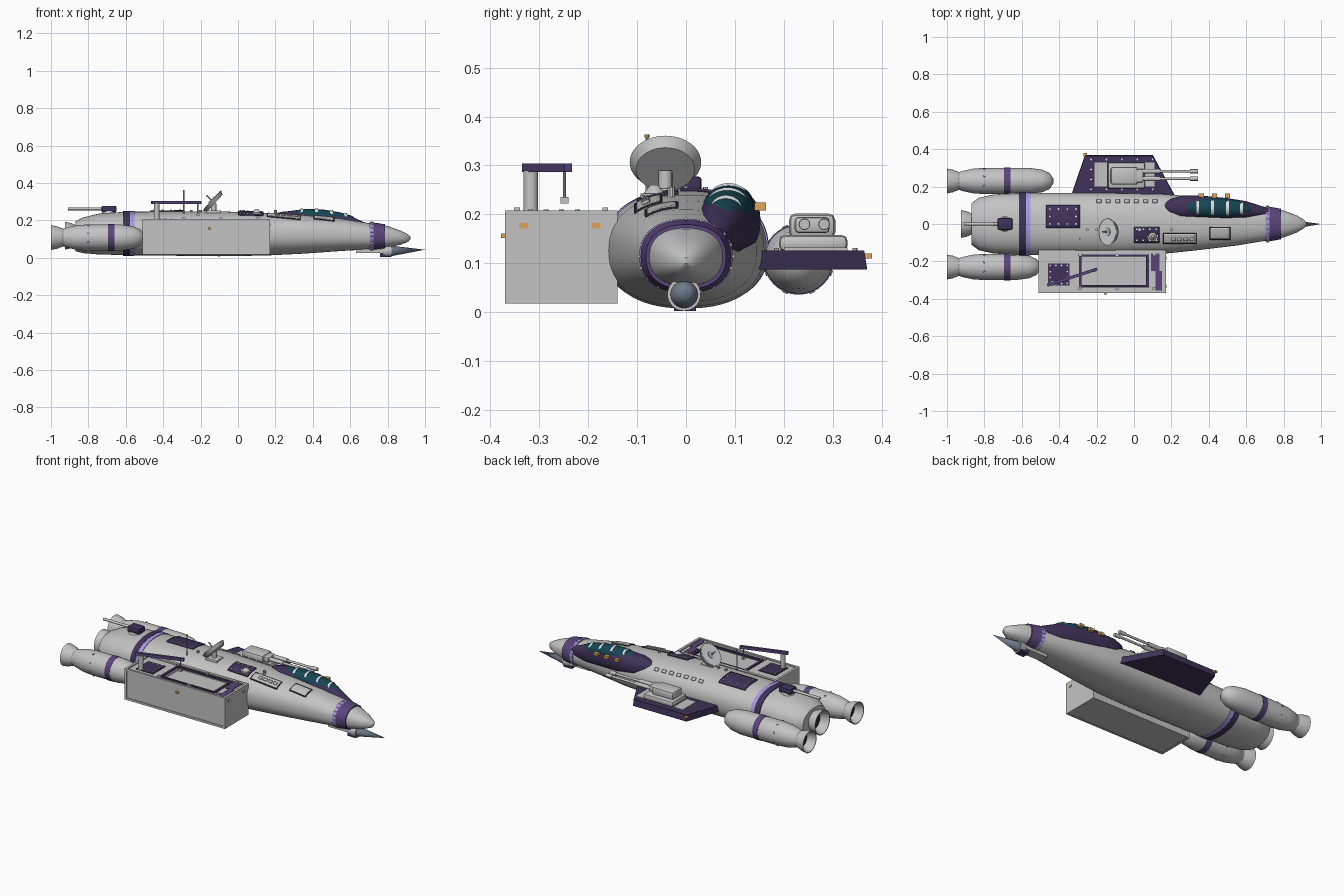
import bpy, bmesh, math
from mathutils import Vector

if "Cube" in bpy.data.objects:
    bpy.data.objects.remove(bpy.data.objects["Cube"])


def material(name, r, g, b):
    m = bpy.data.materials.new(name)
    m.use_nodes = True
    m.diffuse_color = (r, g, b, 1)
    m.node_tree.nodes["Principled BSDF"].inputs["Base Color"].default_value = (r, g, b, 1)
    return m


GREY = material("hull grey", .55, .55, .55)
DARK = material("dark purple", .05, .032, .1)
PURPLE = material("purple", .1, .06, .2)
LAVENDER = material("lavender", .4, .32, .75)
TEAL = material("canopy teal", .008, .06, .085)
ORANGE = material("lamp orange", .75, .38, .1)
STEEL = material("steel blue", .16, .2, .25)
WHITE = material("pale trim", .7, .74, .74)
BLACK = material("black", .02, .02, .025)


def finish(name, bm, mat, smooth=True):
    bmesh.ops.recalc_face_normals(bm, faces=bm.faces)
    mesh = bpy.data.meshes.new(name)
    bm.to_mesh(mesh)
    bm.free()
    mesh.materials.append(mat)
    ob = bpy.data.objects.new(name, mesh)
    bpy.context.collection.objects.link(ob)
    if smooth:
        bpy.ops.object.select_all(action='DESELECT')
        ob.select_set(True)
        bpy.context.view_layer.objects.active = ob
        bpy.ops.object.shade_smooth_by_angle(angle=math.radians(35))
    return ob


def loft(name, stations, mat, power=2.0, n=40, cap=True):
    """Skin superellipse sections (x, y, half width, z, half height)."""
    bm = bmesh.new()
    rings = []
    for x, y, w, z, h in stations:
        ring = []
        for i in range(n):
            c, s = math.cos(math.tau * i / n), math.sin(math.tau * i / n)
            ring.append(bm.verts.new((x, y + w * math.copysign(abs(c) ** (2 / power), c),
                                      z + h * math.copysign(abs(s) ** (2 / power), s))))
        rings.append(ring)
    for a, b in zip(rings, rings[1:]):
        for i in range(n):
            bm.faces.new((a[i], a[i - 1], b[i - 1], b[i]))
    if cap:
        bm.faces.new(rings[0])
        bm.faces.new(rings[-1])
    return finish(name, bm, mat)


def box(name, x, y, z, mat, bevel=0):
    bm = bmesh.new()
    bmesh.ops.create_cube(bm)
    for v in bm.verts:
        v.co = [r[0] if c < 0 else r[1] for c, r in zip(v.co, (x, y, z))]
    if bevel:
        bmesh.ops.bevel(bm, geom=bm.edges, offset=bevel, segments=2, affect='EDGES', profile=.5)
    return finish(name, bm, mat, bevel > 0)


def rod(name, a, b, r1, mat, r2=None, n=16):
    a, b = Vector(a), Vector(b)
    bm = bmesh.new()
    bmesh.ops.create_cone(bm, cap_ends=True, segments=n, radius1=r1,
                          radius2=r1 if r2 is None else r2, depth=(b - a).length)
    ob = finish(name, bm, mat)
    ob.rotation_euler = (b - a).to_track_quat('Z', 'Y').to_euler()
    ob.location = (a + b) / 2
    return ob


def lathe_x(name, profile, y, z, mat, cap=True):
    return loft(name, [(x, y, r, z, r) for x, r in profile], mat, n=32, cap=cap)


# Fuselage: x, centre y, half width, bottom z, top z
HULL = [(-.87, 0, .11, .035, .195), (-.83, 0, .14, .025, .215), (-.75, 0, .158, .018, .235),
        (-.6, 0, .165, .014, .246), (-.1, 0, .165, .008, .248), (.15, 0, .16, .012, .24),
        (.35, .003, .142, .022, .228), (.55, 0, .115, .036, .21), (.7, 0, .09, .045, .185),
        (.8, 0, .072, .056, .17), (.87, 0, .046, .07, .145), (.91, 0, .022, .085, .125),
        (.922, 0, .004, .1, .112)]
POWER = 2.3


def section(x, grow=0):
    for a, b in zip(HULL, HULL[1:]):
        if a[0] <= x <= b[0]:
            t = (x - a[0]) / (b[0] - a[0])
            _, y, w, lo, hi = [p + (q - p) * t for p, q in zip(a, b)]
            return x, y, w + grow, (lo + hi) / 2, (hi - lo) / 2 + grow


def hull_z(x, y):
    _, yc, w, z, h = section(x)
    return z + h * max(0, 1 - abs((y - yc) / w) ** POWER) ** (1 / POWER)


loft("fuselage", [section(s[0]) for s in HULL], GREY, POWER, 64)
for name, x0, x1, grow, mat in (("hull_band", -.615, -.578, .004, DARK),
                                ("hull_band_trim", -.578, -.553, .003, LAVENDER),
                                ("nose_band", .725, .785, .007, PURPLE),
                                ("nose_band_trim", .703, .725, .006, LAVENDER)):
    loft(name, [section(x0, grow), section(x1, grow)], mat, POWER, 64)
for i in range(20):
    a = math.tau * i / 20
    x, y, w, z, h = section(.71, .008)
    rod("nose_stud", (.708, y + w * math.cos(a), z + h * math.sin(a)),
        (.722, y + w * math.cos(a), z + h * math.sin(a)), .003, WHITE, n=6)


def plate(name, x0, x1, y0, y1, mat, lift=.004, n=8):
    """Thin panel following the top of the hull."""
    bm = bmesh.new()
    bmesh.ops.create_grid(bm, x_segments=n, y_segments=n, size=.5)
    for v in bm.verts:
        x, y = x0 + (v.co.x + .5) * (x1 - x0), y0 + (v.co.y + .5) * (y1 - y0)
        v.co = (x, y, hull_z(x, y) + lift)
    ob = finish(name, bm, mat)
    mod = ob.modifiers.new("thickness", 'SOLIDIFY')
    mod.thickness, mod.offset = .006, 0


def studs(x0, x1, y0, y1, nx, ny, height):
    for i in range(nx):
        for j in range(ny):
            if i in (0, nx - 1) or j in (0, ny - 1):
                x, y = x0 + (x1 - x0) * i / (nx - 1), y0 + (y1 - y0) * j / (ny - 1)
                z = height(x, y)
                rod("stud", (x, y, z), (x, y, z + .006), .005, WHITE, n=8)


# Raised panels on the back of the hull
plate("aft_panel", -.47, -.29, -.02, .1, DARK)
studs(-.45, -.31, 0, .08, 4, 3, lambda x, y: hull_z(x, y) + .005)
plate("mid_panel", 0, .135, -.1, -.015, DARK)
studs(.015, .12, -.088, -.028, 4, 2, lambda x, y: hull_z(x, y) + .005)
rod("sensor_base", (.1, -.065, .225), (.1, -.065, .243), .028, GREY)
rod("sensor_dome", (.1, -.065, .243), (.1, -.065, .26), .022, GREY, .008)
plate("hatch_outline", .405, .515, -.083, -.015, BLACK, .001)
plate("hatch", .41, .51, -.078, -.02, GREY, .003)
plate("vent_outline", .155, .335, -.105, -.048, BLACK, .001)
plate("vent", .16, .33, -.1, -.053, GREY, .003)
for i in range(4):
    x = .2 + .033 * i
    plate("vent_block", x, x + .022, -.09, -.075, GREY, .01, 2)
for i in range(7):
    x = -.2 + .05 * i
    plate("hull_block", x, x + .025, .115, .13, GREY, .005, 2)
for x in (-.25, -.2, .03, .2):
    rod("hull_knob", (x, -.03, .22), (x, -.03, .256), .008, GREY, n=10)

# Cockpit fairing, canopy and canopy ribs
loft("cockpit_fairing", [(.15, .09, .008, .2, .015), (.19, .09, .04, .195, .042), (.25, .09, .062, .19, .058),
                         (.36, .09, .062, .185, .067), (.5, .082, .056, .18, .063),
                         (.6, .076, .046, .168, .055), (.72, .066, .018, .145, .025)], DARK, 2.3, 40)
CANOPY = [(.25, .088, .01, .226, .01), (.29, .088, .036, .225, .027), (.37, .088, .05, .222, .04),
          (.46, .086, .051, .217, .04), (.55, .083, .044, .208, .034), (.61, .08, .026, .202, .022),
          (.635, .08, .006, .198, .008)]
loft("canopy", CANOPY, TEAL, 2, 32)
for x in (.34, .42, .5, .575):
    for a, b in zip(CANOPY, CANOPY[1:]):
        if a[0] <= x < b[0]:
            t = (x - a[0]) / (b[0] - a[0])
            _, y, w, z, h = [p + (q - p) * t for p, q in zip(a, b)]
            loft("canopy_rib", [(x + d, y, w * .9, z + .005, h) for d in (-.007, .007)], WHITE, 2, 32)
for x in (.36, .43, .5):
    box("cockpit_lamp", (x - .014, x + .014), (.14, .163), (.208, .224), ORANGE)

# Nose spike in its half-round housing
rod("nose_spike", (.8, -.004, .036), (1, 0, .043), .031, STEEL, 0, 24)
lathe_x("spike_collar", [(.77, .025), (.785, .034), (.82, .034)], -.004, .037, GREY)
box("spike_mount", (.76, .815), (-.025, .02), (.003, .03), DARK)
box("spike_strut", (.63, .78), (-.03, .025), (.026, .055), GREY)

# Engines and flared nozzles
for side, front in ((1, -.43), (-1, -.5)):
    y = side * .23
    lathe_x("engine_body", [(-.93, .045), (-.92, .053), (-.86, .066), (-.8, .07), (front - .13, .07),
                            (front - .06, .06), (front - .02, .042), (front, .012)], y, .108, GREY)
    lathe_x("engine_band", [(-.695, .072), (-.66, .072)], y, .108, PURPLE)
    for i in range(8):
        a = math.tau * (i + .5) / 8
        c, s = math.cos(a), math.sin(a)
        rod("engine_bolt", (-.8, y + .065 * c, .108 + .065 * s),
            (-.8, y + .074 * c, .108 + .074 * s), .006, GREY, n=8)
    rod("engine_pylon", (-.65, side * .1, .12), (-.65, side * .2, .11), .03, GREY)
for y, z, x, r in ((.23, .108, -1, .066), (-.23, .108, -1, .066), (0, .118, -.925, .074)):
    lathe_x("nozzle", [(x, r), (x + .03, r * .92), (x + .065, r * .72), (x + .08, r * .78), (x + .1, r * .78),
                       (x + .1, r * .5), (x + .06, r * .6), (x + .03, r * .82), (x, r * .93), (x, r)],
            y, z, GREY, False)
    rod("nozzle_core", (x + .05, y, z), (x + .1, y, z), r * .66, BLACK)

# Cargo container with an open bay
X0, X1, Y0, Y1 = -.51, .17, -.37, -.14
box("container", (X0 + .005, X1 - .005), (Y0 + .005, Y1), (.02, .185), GREY)
box("container_end", (X0 + .005, -.28), (Y0 + .005, Y1), (.18, .2), GREY)
box("container_nose", (.08, X1 - .005), (Y0 + .005, Y1), (.18, .2), GREY)
for y in (-.35, -.15):
    box("bay_wall", (-.28, .08), (y - .015, y + .01), (.18, .2), GREY)
    box("bay_rail", (-.28, .08), (y - .018 * math.copysign(1, y + .25) - .006,
                                 y - .018 * math.copysign(1, y + .25) + .006), (.195, .206), DARK)
for x in (X0, X1 - .014):
    box("container_frame", (x, x + .014), (Y0, Y1), (.018, .208), GREY)
for z in (.018, .196):
    box("container_edge", (X0, X1), (Y0, Y0 + .012), (z, z + .012), GREY)
box("container_inner_edge", (X0, X1), (-.158, -.142), (.196, .208), GREY)
box("bay_end_trim", (-.295, -.28), (-.335, -.165), (.198, .207), DARK)
box("bay_front_trim", (.065, .08), (-.335, -.165), (.198, .207), DARK)
box("container_panel", (-.46, -.345), (-.33, -.21), (.198, .205), DARK)
studs(-.448, -.357, -.318, -.222, 4, 4, lambda x, y: .204)
box("container_stripe", (.09, .135), (-.25, -.155), (.198, .204), PURPLE)
box("container_stripe_low", (.115, .15), (-.355, -.25), (.198, .204), PURPLE)
for x in (-.3, -.1, .1):
    for y in (-.345, -.165):
        box("container_cleat", (x, x + .018), (y - .006, y + .006), (.2, .214), GREY)
for y in (-.332, -.184):
    box("container_lamp", (X1 - .002, X1 + .003), (y - .009, y + .009), (.171, .183), ORANGE)
box("container_side_lamp", (-.16, -.145), (-.378, -.366), (.152, .161), ORANGE)

# Loading crane
rod("crane_post", (-.435, -.317, .2), (-.435, -.317, .29), .015, GREY)
arm = box("crane_arm", (-.14, .14), (-.008, .008), (.287, .304), PURPLE)
arm.location, arm.rotation_euler.z = (-.33, -.284, 0), math.radians(18)
rod("crane_cable", (-.215, -.248, .225), (-.215, -.248, .29), .003, GREY, n=8)
box("crane_hook", (-.223, -.207), (-.256, -.24), (.222, .236), GREY)

# Side wing with bevelled plan
bm = bmesh.new()
base = bm.faces.new([bm.verts.new((x, y, .088)) for x, y in ((-.34, .14), (-.262, .37), (.1, .37), (.225, .14))])
top = bmesh.ops.extrude_face_region(bm, geom=[base])["geom"]
bmesh.ops.translate(bm, verts=[v for v in top if isinstance(v, bmesh.types.BMVert)], vec=(0, -.006, .038))
finish("wing", bm, DARK, False)
studs(-.23, .1, .185, .345, 5, 4, lambda x, y: .125)
box("wing_tip_lamp", (-.27, -.252), (.362, .38), (.11, .12), ORANGE)
box("wing_panel", (-.21, -.145), (.2, .33), (.124, .132), GREY)
box("wing_side_panel", (.06, .11), (.2, .33), (.124, .132), GREY)

# Wing turret with twin guns
box("turret_base", (-.14, .06), (.19, .33), (.124, .158), GREY, .012)
box("turret_head", (-.125, .02), (.21, .305), (.15, .202), GREY, .014)
box("turret_mantlet", (.0, .05), (.222, .293), (.162, .195), GREY, .008)
for y in (.242, .282):
    rod("gun_barrel", (.02, y, .18), (.33, y, .18), .007, GREY, n=12)
    rod("gun_sleeve", (.04, y, .18), (.14, y, .18), .012, GREY, n=12)
    rod("gun_muzzle", (.3, y, .18), (.342, y, .18), .011, GREY, n=12)

# Tail turret
rod("tail_turret_base", (-.69, 0, .225), (-.69, 0, .25), .045, GREY, .035)
box("tail_turret", (-.73, -.65), (-.032, .032), (.243, .278), DARK, .008)
rod("tail_gun", (-.72, 0, .262), (-.91, 0, .262), .008, GREY, n=12)

# Dish antenna facing up and aft
axis = Vector((-.74, 0, .67))
centre = Vector((-.132, -.042, .3))
rod("dish", centre - axis * .012, centre + axis * .01, .06, GREY, .073, 40)
rod("dish_rim", centre + axis * .01, centre + axis * .012, .066, WHITE, n=40)
rod("dish_hub", centre + axis * .011, centre + axis * .016, .022, GREY)
rod("dish_feed", centre, centre + axis * .05, .004, GREY, n=8)
rod("dish_post", (-.13, -.042, .23), (-.13, -.042, .29), .014, GREY)
box("dish_foot", (-.17, -.09), (-.075, -.01), (.235, .254), GREY, .005)

# Whip antenna
rod("whip_antenna", (-.29, -.08, .23), (-.29, -.08, .358), .003, GREY, n=8)
rod("antenna_lamp", (-.29, -.08, .357), (-.29, -.08, .363), .005, ORANGE, n=8)
